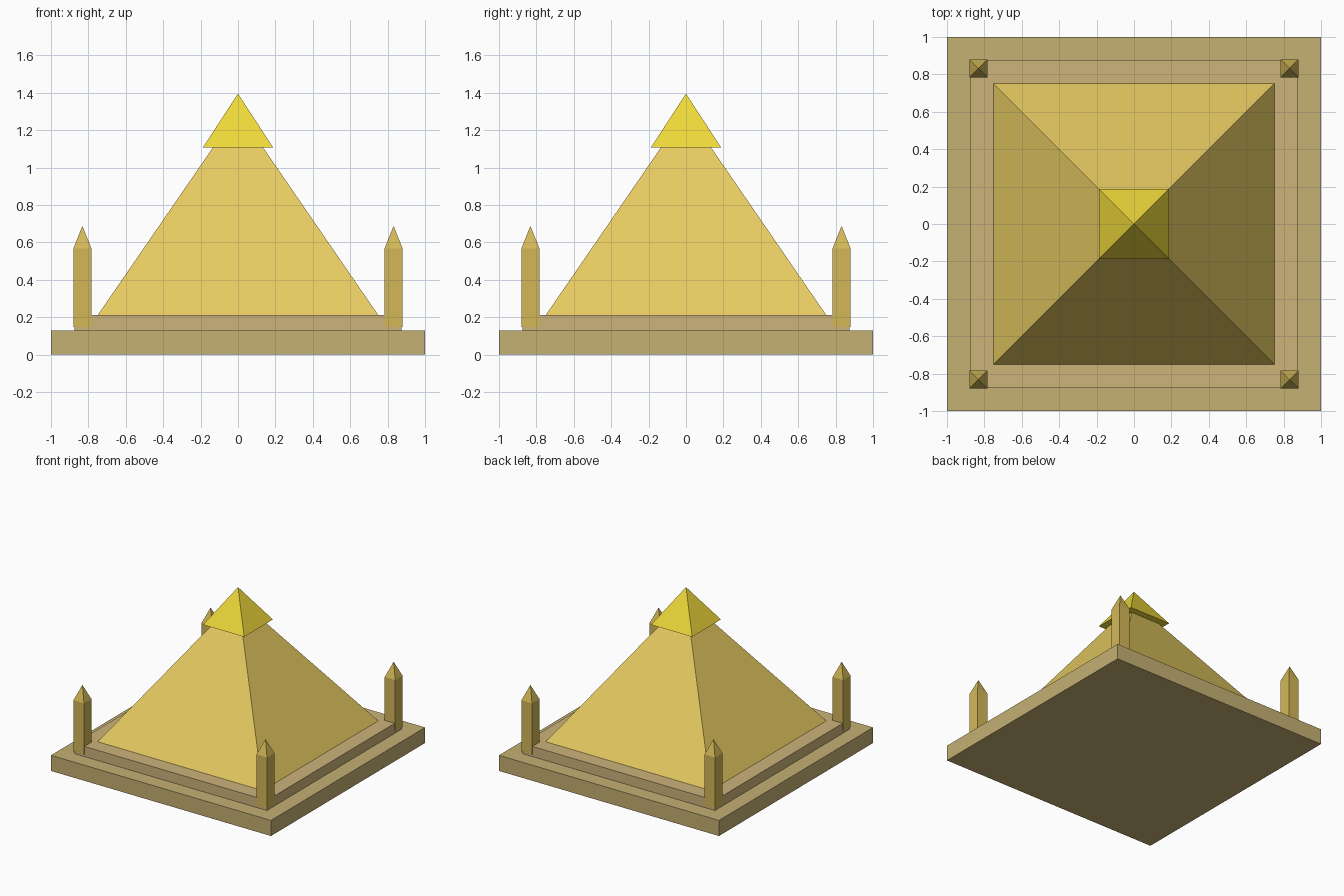
import bpy, bmesh

if "Cube" in bpy.data.objects:
    bpy.data.objects.remove(bpy.data.objects["Cube"])


def material(name, rgb):
    # sRGB 0-255 to linear
    m = bpy.data.materials.new(name)
    m.diffuse_color = [(c / 255) ** 2.2 for c in rgb] + [1]
    m.use_nodes = True
    m.node_tree.nodes["Principled BSDF"].inputs["Base Color"].default_value = m.diffuse_color
    return m


def square_stack(name, levels, mat, x=0, y=0):
    """Solid through (half width, z) square sections; half width 0 ends in a point."""
    bm = bmesh.new()
    rings = []
    for h, z in levels:
        corners = [(-h, -h), (h, -h), (h, h), (-h, h)] if h else [(0, 0)]
        rings.append([bm.verts.new((x + a, y + b, z)) for a, b in corners])
    bm.faces.new(rings[0][::-1])
    for low, high in zip(rings, rings[1:]):
        for i in range(4):
            j = (i + 1) % 4
            top = high if len(high) == 1 else [high[j], high[i]]
            bm.faces.new([low[i], low[j], *top])
    if len(rings[-1]) == 4:
        bm.faces.new(rings[-1])
    mesh = bpy.data.meshes.new(name)
    bm.to_mesh(mesh)
    bm.free()
    mesh.materials.append(mat)
    ob = bpy.data.objects.new(name, mesh)
    bpy.context.collection.objects.link(ob)
    return ob


stone = material("stone", (196, 175, 115))
pale_stone = material("pale_stone", (204, 178, 122))
sandstone = material("sandstone", (230, 202, 98))
gold = material("gold", (238, 215, 60))
obelisk_stone = material("obelisk_stone", (210, 182, 88))

# Stepped platform
square_stack("lower_platform", [(1, 0), (1, 0.128)], stone)
square_stack("upper_platform", [(0.875, 0.128), (0.875, 0.211)], pale_stone)

# Pyramid body and overhanging capstone
square_stack("pyramid_body", [(0.75, 0.211), (0, 1.302)], sandstone)
square_stack("capstone", [(0.187, 1.108), (0, 1.395)], gold)

# Corner obelisks
for name, sx, sy in (("front_left", -1, -1), ("front_right", 1, -1),
                     ("back_left", -1, 1), ("back_right", 1, 1)):
    square_stack("obelisk_" + name, [(0.048, 0.147), (0.048, 0.567), (0, 0.687)],
                 obelisk_stone, sx * 0.832, sy * 0.832)
